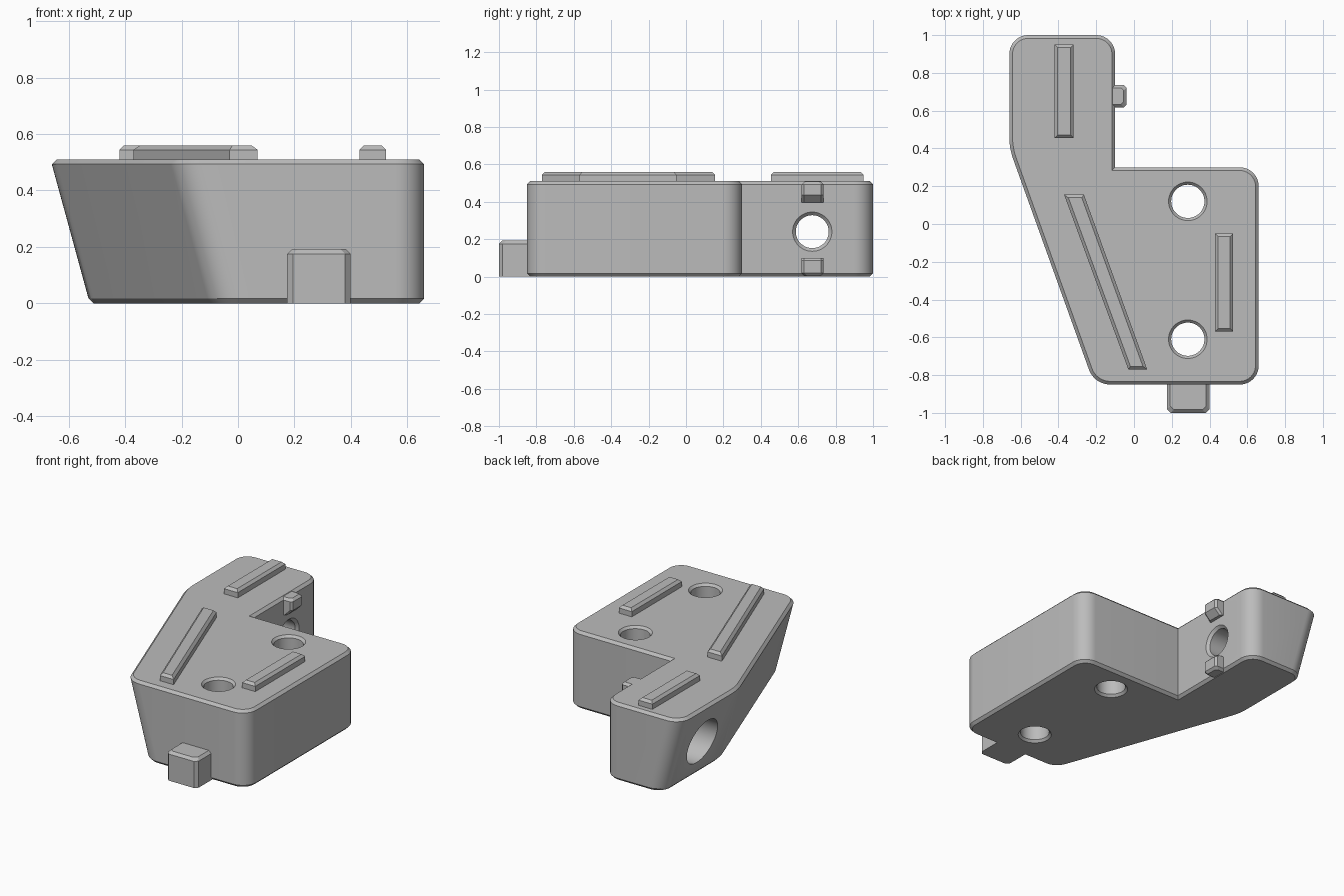
import bpy, bmesh
from math import pi, sin, cos, tan
from mathutils import Vector, Matrix

if "Cube" in bpy.data.objects:
    bpy.data.objects.remove(bpy.data.objects["Cube"])

GREY = (0.5, 0.5, 0.5, 1)
grey = bpy.data.materials.new("plain grey")
grey.use_nodes = True
grey.diffuse_color = GREY
grey.node_tree.nodes["Principled BSDF"].inputs["Base Color"].default_value = GREY


def make(name, rings, matrix=None):
    """Skin a stack of matching closed rings and cap both ends."""
    bm = bmesh.new()
    loops = [[bm.verts.new(p) for p in ring] for ring in rings]
    n = len(loops[0])
    for a, b in zip(loops, loops[1:]):
        for i in range(n):
            j = (i + 1) % n
            bm.faces.new((a[i], a[j], b[j], b[i]))
    bm.faces.new(loops[0][::-1])
    bm.faces.new(loops[-1])
    if matrix:
        bm.transform(matrix)
    bmesh.ops.recalc_face_normals(bm, faces=bm.faces)
    mesh = bpy.data.meshes.new(name)
    bm.to_mesh(mesh)
    bm.free()
    mesh.materials.append(grey)
    obj = bpy.data.objects.new(name, mesh)
    bpy.context.collection.objects.link(obj)
    return obj


def outline(corners, z, inset=0.0, steps=10):
    """Counter-clockwise outline from (x, y, radius) corners, inset and rounded."""
    pts = [Vector(c[:2]) for c in corners]
    ring = []
    for i, (x, y, r) in enumerate(corners):
        p = pts[i]
        d1 = (p - pts[i - 1]).normalized()
        d2 = (pts[(i + 1) % len(pts)] - p).normalized()
        n1, n2 = Vector((-d1.y, d1.x)), Vector((-d2.y, d2.x))
        miter = (n1 + n2) / (1 + n1.dot(n2))
        if r == 0:
            ring.append((p + miter * inset).to_3d() + Vector((0, 0, z)))
            continue
        centre = p + miter * r
        turn = d1.angle(d2)
        for k in range(steps + 1):
            a = turn * k / steps
            q = centre - (n1 * cos(a) + d1 * -sin(a)) * (r - inset)
            ring.append(q.to_3d() + Vector((0, 0, z)))
    return ring


def lathe(name, profile, matrix, sides=48):
    """Turned solid from (radius, height) pairs."""
    rings = [[Vector((r * cos(2 * pi * k / sides), r * sin(2 * pi * k / sides), h))
              for k in range(sides)] for r, h in profile]
    return make(name, rings, matrix)


# Main body: L-shaped block whose left wall leans inward toward the base
def body_corners(lean):
    return [(-0.21 + lean, -0.85, 0.12), (0.66, -0.85, 0.1), (0.66, 0.3, 0.1),
            (-0.1, 0.3, 0), (-0.1, 1, 0.1), (-0.66 + lean, 1, 0.1),
            (-0.66 + lean, 0.4, 0.35)]


H, C, LEAN = 0.51, 0.017, 0.13
body = make("main_body", [
    outline(body_corners(LEAN), 0, C), outline(body_corners(LEAN), C),
    outline(body_corners(0), H - C), outline(body_corners(0), H, C)])

# Chamfered bolt holes, and the cross hole widening at the leaning wall
R, RIM = 0.088, 0.102
bolt = [(RIM + 0.02, -0.02), (RIM, 0), (R, 0.015), (R, H - 0.015), (RIM, H), (RIM + 0.02, H + 0.02)]
cutters = [lathe("bolt_hole_cutter", bolt, Matrix.Translation((0.285, y, 0))) for y in (0.12, -0.61)]
cross = [(0.15, -0.8), (0.15, -0.25), (R, -0.25), (R, -0.117), (RIM + 0.003, -0.1), (RIM + 0.003, -0.05)]
cutters.append(lathe("cross_hole_cutter", cross,
                     Matrix.Translation((0, 0.675, 0.24)) @ Matrix.Rotation(pi / 2, 4, 'Y')))
bpy.context.view_layer.objects.active = body
for cutter in cutters:
    cutter.hide_render = True
    mod = body.modifiers.new("hole", 'BOOLEAN')
    mod.operation, mod.solver, mod.object = 'DIFFERENCE', 'EXACT', cutter
    bpy.ops.object.modifier_apply(modifier=mod.name)
    bpy.data.objects.remove(cutter)
bpy.ops.object.select_all(action='DESELECT')
body.select_set(True)
bpy.ops.object.shade_smooth_by_angle(angle=pi / 6)


# Raised ribs on the top face
def rib(name, plan, chamfer=0.016):
    top = 0.56
    corners = [(x, y, 0) for x, y in plan]
    make(name, [outline(corners, H - 0.02), outline(corners, top - chamfer),
                outline(corners, top, chamfer)])


rib("back_rib", [(-0.42, 0.455), (-0.32, 0.455), (-0.32, 0.95), (-0.42, 0.95)])
rib("side_rib", [(0.43, -0.57), (0.525, -0.57), (0.525, -0.05), (0.43, -0.05)])
rib("slanted_rib", [(-0.03, -0.77), (0.07, -0.77), (-0.265, 0.155), (-0.37, 0.155)])


# Locating blocks: plan is drawn along the outward direction, then turned
def block(name, width, depth, profile, chamfer, matrix):
    """Rings of (height, front setback, edge chamfer on the outer corners)."""
    rings = []
    for z, back, side in profile:
        w, d = width / 2 - side, depth - back
        rings.append([Vector(p) for p in (
            (-0.03, -w, z), (d - chamfer, -w, z), (d, chamfer - w, z),
            (d, w - chamfer, z), (d - chamfer, w, z), (-0.03, w, z))])
    return make(name, rings, matrix)


block("front_peg", 0.225, 0.15, [(0, 0, 0), (0.175, 0, 0), (0.192, 0.017, 0.017)], 0.02,
      Matrix.Translation((0.287, -0.85, 0)) @ Matrix.Rotation(-pi / 2, 4, 'Z'))
at_wall = Matrix.Translation((-0.1, 0.677, 0))
block("upper_tab", 0.118, 0.06, [(0.395, 0.04, 0), (0.435, 0, 0), (0.492, 0, 0), (0.507, 0.015, 0.015)],
      0.014, at_wall)
block("lower_tab", 0.118, 0.06, [(0.003, 0.015, 0.015), (0.018, 0, 0), (0.085, 0, 0), (0.1, 0.015, 0)],
      0.014, at_wall)
